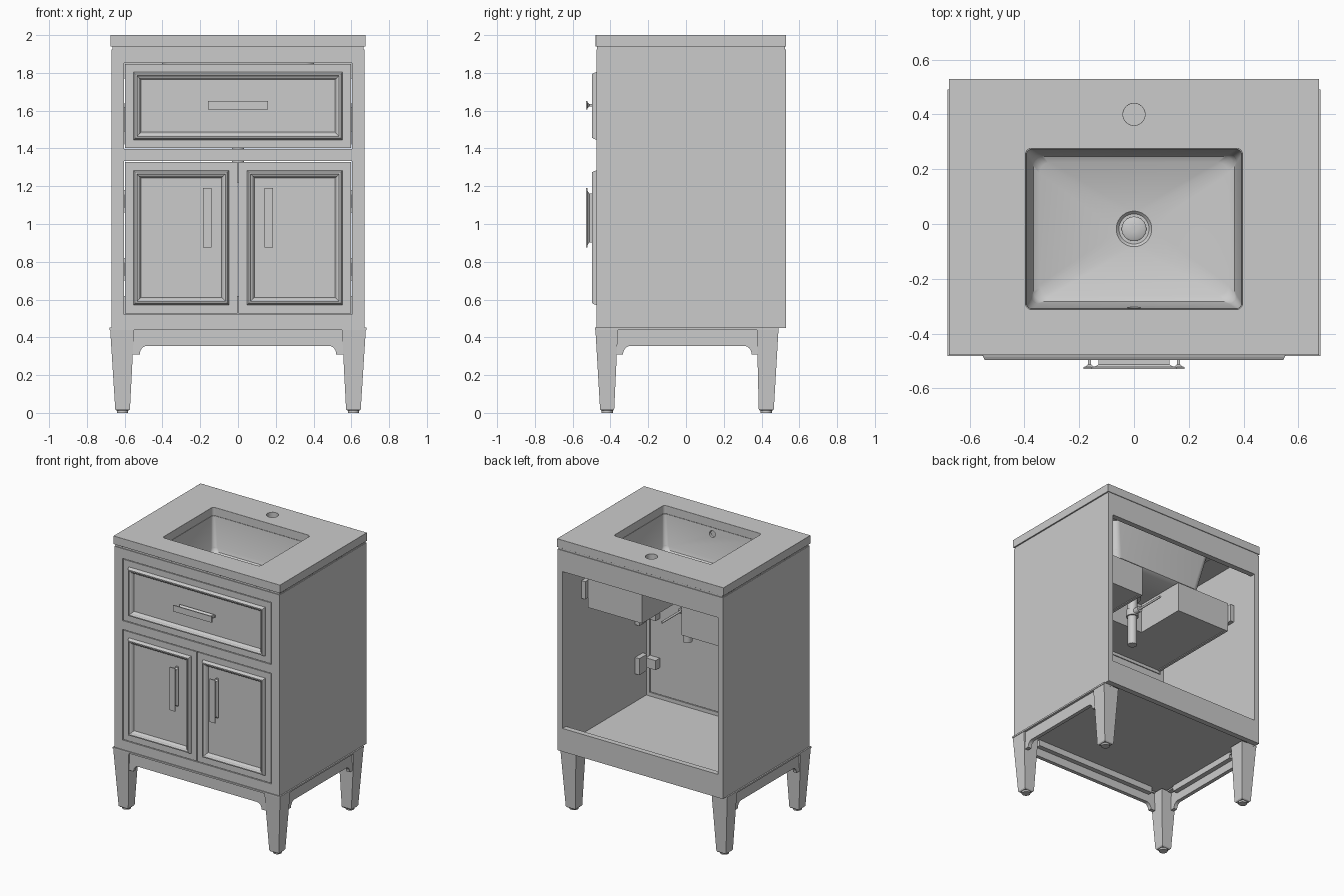
import bpy, bmesh
from math import sin, cos, pi, radians

if "Cube" in bpy.data.objects:
    bpy.data.objects.remove(bpy.data.objects["Cube"])


def loft(name, rings, smooth=0):
    """Closed solid skinned through rings with equal vertex counts."""
    bm = bmesh.new()
    vs = [[bm.verts.new(p) for p in r] for r in rings]
    n = len(rings[0])
    for a, b in zip(vs, vs[1:]):
        for i in range(n):
            bm.faces.new((a[i], a[(i + 1) % n], b[(i + 1) % n], b[i]))
    bm.faces.new(vs[0])
    bm.faces.new(vs[-1])
    bmesh.ops.recalc_face_normals(bm, faces=bm.faces)
    me = bpy.data.meshes.new(name)
    bm.to_mesh(me)
    bm.free()
    ob = bpy.data.objects.new(name, me)
    bpy.context.collection.objects.link(ob)
    if smooth:
        shade(ob, smooth)
    return ob


def shade(ob, angle=35):
    bpy.ops.object.select_all(action='DESELECT')
    ob.select_set(True)
    bpy.context.view_layer.objects.active = ob
    bpy.ops.object.shade_smooth_by_angle(angle=radians(angle))


def prism(name, pts, axis, a, b, smooth=0):
    put = {'x': lambda p, d: (d, p[0], p[1]), 'y': lambda p, d: (p[0], d, p[1]),
           'z': lambda p, d: (p[0], p[1], d)}[axis]
    return loft(name, [[put(p, d) for p in pts] for d in (a, b)], smooth)


def rect(x0, x1, y0, y1):
    return [(x0, y0), (x1, y0), (x1, y1), (x0, y1)]


def box(name, x0, x1, y0, y1, z0, z1):
    return prism(name, rect(x0, x1, y0, y1), 'z', z0, z1)


def circle(r, cx=0, cy=0, n=32):
    return [(cx + r * cos((i + .5) * 2 * pi / n), cy + r * sin((i + .5) * 2 * pi / n)) for i in range(n)]


def round_rect(hx, hy, r, cy=0, n=8):
    out = []
    for k, (sx, sy) in enumerate(((1, 1), (-1, 1), (-1, -1), (1, -1))):
        for j in range(n):
            t = (k + j / (n - 1)) * pi / 2
            out.append((sx * (hx - r) + r * cos(t), cy + sy * (hy - r) + r * sin(t)))
    return out


def at(pts, z):
    return [(x, y, z) for x, y in pts]


def cut(ob, cutter):
    m = ob.modifiers.new('cut', 'BOOLEAN')
    m.operation, m.solver, m.object = 'DIFFERENCE', 'EXACT', cutter
    bpy.context.view_layer.objects.active = ob
    bpy.ops.object.modifier_apply(modifier='cut')
    bpy.data.objects.remove(cutter)


CY = -0.018  # basin centre

# Countertop with basin opening and faucet hole
top = box('countertop', -.675, .675, -.478, .53, 1.94, 2.0)
cut(top, prism('cutter', round_rect(.395, .293, .02, CY), 'z', 1.9, 2.1))
cut(top, prism('cutter', circle(.04, 0, .4), 'z', 1.9, 2.1))
bev = top.modifiers.new('edge', 'BEVEL')
bev.width, bev.segments, bev.limit_method = .004, 2, 'ANGLE'
shade(top)
for s in (-1, 1):
    box('top_support_side', *sorted((s * .63, s * .665)), -.47, .525, 1.915, 1.94)
box('top_support_front', -.63, .63, -.47, -.44, 1.915, 1.94)
box('top_support_back', -.63, .63, .495, .525, 1.915, 1.94)

# Basin: outer shell, rim, inner bowl
basin = loft('basin', [
    at(circle(.04, 0, CY), 1.635), at(round_rect(.34, .24, .04, CY), 1.645),
    at(round_rect(.37, .268, .05, CY), 1.665), at(round_rect(.415, .313, .04, CY), 1.92),
    at(round_rect(.44, .335, .04, CY), 1.922), at(round_rect(.44, .335, .04, CY), 1.94),
    at(round_rect(.393, .291, .02, CY), 1.94), at(round_rect(.375, .273, .03, CY), 1.72),
    at(round_rect(.367, .265, .04, CY), 1.695), at(round_rect(.345, .243, .04, CY), 1.682),
    at(circle(.065, 0, CY), 1.668), at(circle(.055, 0, CY), 1.658)], 40)
cut(basin, prism('cutter', circle(.024, 0, 1.895), 'y', -.5, -.2))
shade(basin, 40)
loft('drain_stopper', [at(circle(r, 0, CY), z) for r, z in
     ((.045, 1.655), (.045, 1.672), (.038, 1.677), (.01, 1.679))], 35)

# Drain tailpiece, collars and lift rod
loft('drain_pipe', [at(circle(r, 0, CY), z) for r, z in
     ((.032, 1.22), (.032, 1.44), (.042, 1.44), (.042, 1.49), (.035, 1.49),
      (.035, 1.58), (.06, 1.58), (.06, 1.63), (.04, 1.64))], 35)
prism('lift_rod_joint', circle(.022, 0, 1.47, 16), 'y', CY, CY + .08, 35)
prism('lift_rod', circle(.008, 0, 1.47, 12), 'y', CY, .28, 35)

# Cabinet carcass
for s in (-1, 1):
    box('side_panel', *sorted((s * .63, s * .67)), -.475, .53, .45, 1.925)
    box('front_stile', *sorted((s * .603, s * .632)), -.475, -.44, .45, 1.925)
box('floor_panel', -.632, .632, -.475, .5, .46, .495)
for name, z0, z1 in (('bottom_rail', .45, .522), ('middle_rail', 1.333, 1.397), ('top_rail', 1.853, 1.925)):
    box(name, -.603, .603, -.475, -.44, z0, z1)
box('back_lower_rail', -.63, .63, .49, .53, .45, .62)
box('back_upper_rail', -.63, .63, .49, .53, 1.77, 1.925)


# Doors and drawer front: slab with a raised moulding around a flat panel
def front_panel(name, x0, x1, z0, z1, m):
    prof = [(0, -.44), (0, -.474), (m - .004, -.474), (m, -.486), (m + .006, -.497), (m + .014, -.497),
            (m + .018, -.49), (m + .026, -.486), (m + .034, -.474), (m + .036, -.468)]
    loft(name, [[(x, y, z) for x, z in rect(x0 + i, x1 - i, z0 + i, z1 - i)] for i, y in prof])


front_panel('drawer_front', -.598, .598, 1.402, 1.848, .048)
front_panel('left_door', -.598, -.003, .527, 1.328, .048)
front_panel('right_door', .003, .598, .527, 1.328, .048)


# Handles: flared foot, web and flat grip, lengthwise along x or z
def handle(name, cx, cz, length, along_x):
    prof = [(.008, .012, -.465), (.008, .012, -.478), (.014, .018, -.478), (.006, .028, -.49),
            (.006, .028, -.512), (.014, .016, -.52), (.0225, 0, -.522), (.0225, 0, -.53)]
    rings = []
    for w, shrink, y in prof:
        h = length / 2 - shrink
        a, b = (h, w) if along_x else (w, h)
        rings.append([(x, y, z) for x, z in rect(cx - a, cx + a, cz - b, cz + b)])
    loft(name, rings)


handle('drawer_handle', 0, 1.628, .315, True)
for s in (-1, 1):
    handle('door_handle', s * .162, 1.032, .315, False)

# U-shaped drawer tray that clears the drain
XO, XI, YF, YN, YB = .6, .16, -.44, -.11, .28
prism('drawer_floor', [(-XO, YF), (XO, YF), (XO, YB), (XI, YB), (XI, YN), (-XI, YN), (-XI, YB), (-XO, YB)],
      'z', 1.425, 1.445)
box('drawer_inner_wall', -XI - .02, XI + .02, YN - .02, YN, 1.42, 1.635)
for s in (-1, 1):
    for x in (XO - .02, XI):
        box('drawer_side', *sorted((s * x, s * (x + .02))), YF, YB, 1.42, 1.64) if x > .3 else \
            box('drawer_side', *sorted((s * x, s * (x + .02))), YN, YB, 1.42, 1.64)
    box('drawer_back', *sorted((s * XI, s * XO)), YB - .02, YB, 1.42, 1.64)
    box('drawer_runner', *sorted((s * XO, s * .63)), -.43, .31, 1.49, 1.62)
    # Door hinges: cup arm and mounting plate
    for z in (.76, 1.12):
        box('hinge_plate', *sorted((s * .595, s * .63)), -.40, -.31, z - .06, z + .06)
        box('hinge_arm', *sorted((s * .52, s * .6)), -.445, -.39, z - .035, z + .035)

# Tapered legs with small foot pads
for s in (-1, 1):
    for name, t, b in (('front_leg', (-.48, -.36), (-.455, -.38)), ('back_leg', (.375, .49), (.385, .465))):
        x0, x1 = sorted((s * .55, s * .677))
        u0, u1 = sorted((s * .572, s * .65))
        loft(name, [at(rect(x0, x1, *t), .447), at(rect(u0, u1, *b), .02),
                    at(rect(u0 + .006, u1 - .006, b[0] + .006, b[1] - .006), .012)])
        prism('foot_pad', circle(.03, (u0 + u1) / 2, (b[0] + b[1]) / 2, 24), 'z', 0, .015, 35)
    box('base_lip', *sorted((s * .6, s * .68)), -.482, .49, .44, .452)
box('base_lip_front', -.6, .6, -.482, -.43, .44, .452)


# Aprons with curved brackets at both ends
def apron_profile(a, b):
    arc = [(.035 + .04 * (1 - cos(t)), .31 + .045 * sin(t)) for t in (i * pi / 16 for i in range(9))]
    return ([(a - .01, .445), (a - .01, .31)] + [(a + d, z) for d, z in arc]
            + [(b - d, z) for d, z in reversed(arc)] + [(b + .01, .31), (b + .01, .445)])


prism('front_apron', apron_profile(-.555, .555), 'y', -.468, -.44, 25)
for s in (-1, 1):
    prism('side_apron', apron_profile(-.368, .382), 'x', *sorted((s * .635, s * .663)), 25)
    box('side_cleat', *sorted((s * .60, s * .635)), -.3, .3, .415, .46)
box('front_cleat', -.5, .5, -.44, -.405, .415, .46)
